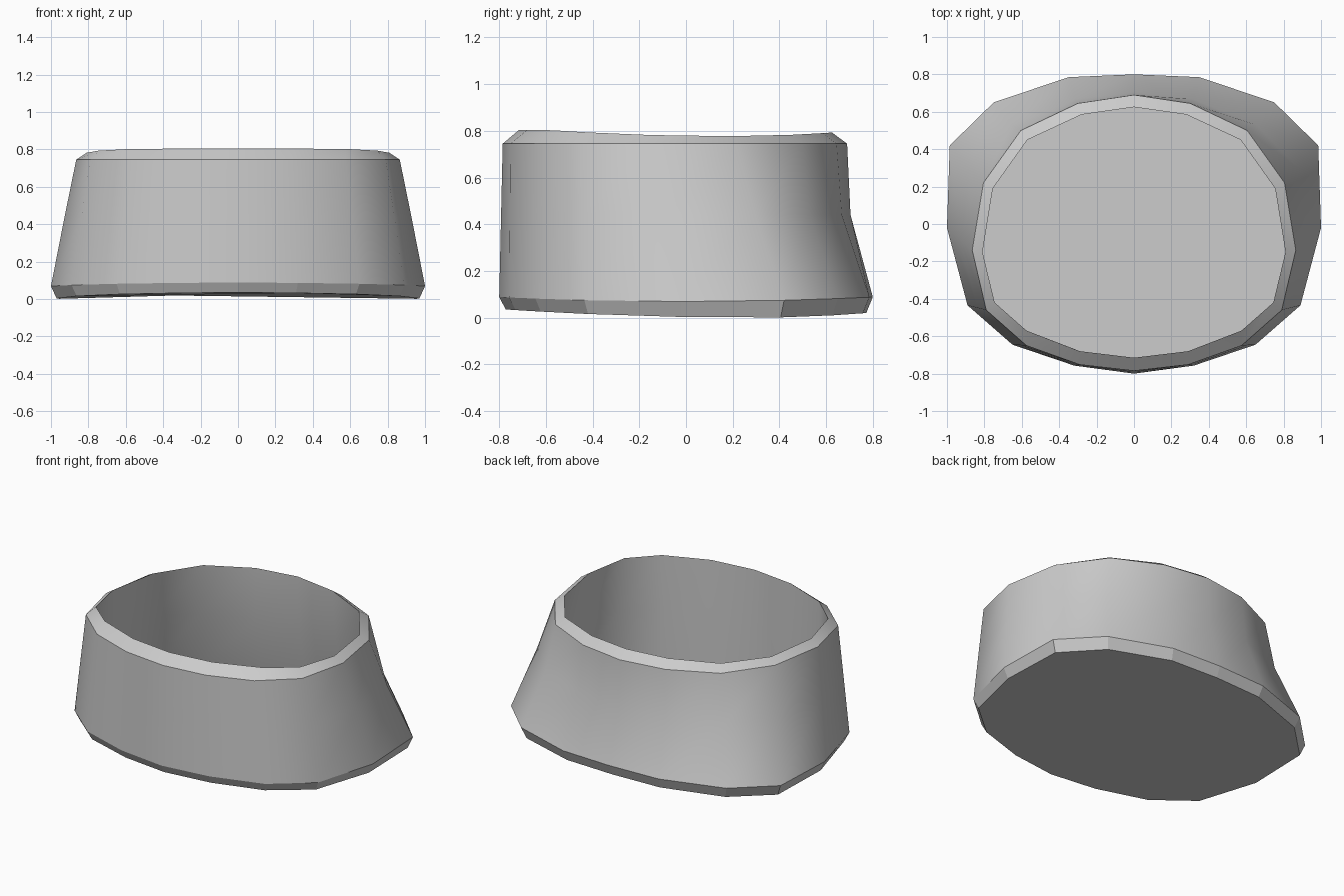
import bpy, bmesh

if "Cube" in bpy.data.objects:
    bpy.data.objects.remove(bpy.data.objects["Cube"])

# Half outlines, back centre to front centre: (x, y); 16 sides once mirrored
BASE = [(0, .80), (.35, .785), (.75, .65), (.985, .42), (1.0, -.02),
        (.89, -.435), (.65, -.645), (.32, -.757), (0, -.80)]
RIM = [(0, .69), (.30, .645), (.605, .50), (.805, .22), (.865, -.14),
       (.79, -.46), (.575, -.65), (.29, -.752), (0, -.785)]
LIP = [(0, .625), (.28, .585), (.57, .45), (.755, .19), (.81, -.15),
       (.745, -.42), (.575, -.57), (.29, -.68), (0, -.715)]
# How far the wall pulls inward at mid height, making the flare at the back
PULL = [.036, .042, .04, .015, 0, 0, 0, 0, 0]


def lerp(a, b, t):
    return a + (b - a) * t


def floor_z(y):
    """Gently bowed underside, lowest just behind the middle."""
    return (.08 if y > .3 else .029) * (y - .3) ** 2


def lip_z(y):
    """Dipped top edge, highest at the front."""
    return min(.804, .777 + (.08 if y > .18 else .045) * (y - .18) ** 2)


def inset(ring):
    """Inner face of the wall: the ring shrunk by the wall thickness."""
    return [(x * .93, y * .905, z) for x, y, z in ring]


def full_ring(half):
    """Mirror a half outline across x = 0."""
    return half + [(-x, y, z) for x, y, z in half[-2:0:-1]]


bottom = [(x * .97, y * .965, floor_z(y)) for x, y in BASE]
base = [(x, y, .069 + .03 * y * y) for x, y in BASE]
middle = [(lerp(b[0], r[0], .54) * (1 - .6 * p), lerp(b[1], r[1], .54) - p, .44)
          for b, r, p in zip(BASE, RIM, PULL)]
rim = [(x, y, .745) for x, y in RIM]
lip = [(x, y, lip_z(y)) for x, y in LIP]
inner_middle = inset(middle)
inner_base = [(x * .93, y * .905, floor_z(y) + .004) for x, y in BASE]

# Bowl: floor, lower chamfer, outer wall, upper chamfer, inner wall
bm = bmesh.new()
rings = [[bm.verts.new(co) for co in full_ring(h)]
         for h in (bottom, base, middle, rim, lip, inner_middle, inner_base)]
bm.faces.new(rings[0])
for level, (lo, hi) in enumerate(zip(rings, rings[1:])):
    for i in range(len(lo)):
        j = (i + 1) % len(lo)
        face = bm.faces.new((lo[j], lo[i], hi[i], hi[j]))
        face.smooth = level > 0

# Crisp edges around the chamfers
for ring in (rings[0], rings[1], rings[3], rings[4]):
    for a, b in zip(ring, ring[1:] + ring[:1]):
        bm.edges.get((a, b)).smooth = False

mesh = bpy.data.meshes.new("bowl")
bm.to_mesh(mesh)
bm.free()
bowl = bpy.data.objects.new("bowl", mesh)
bpy.context.collection.objects.link(bowl)
